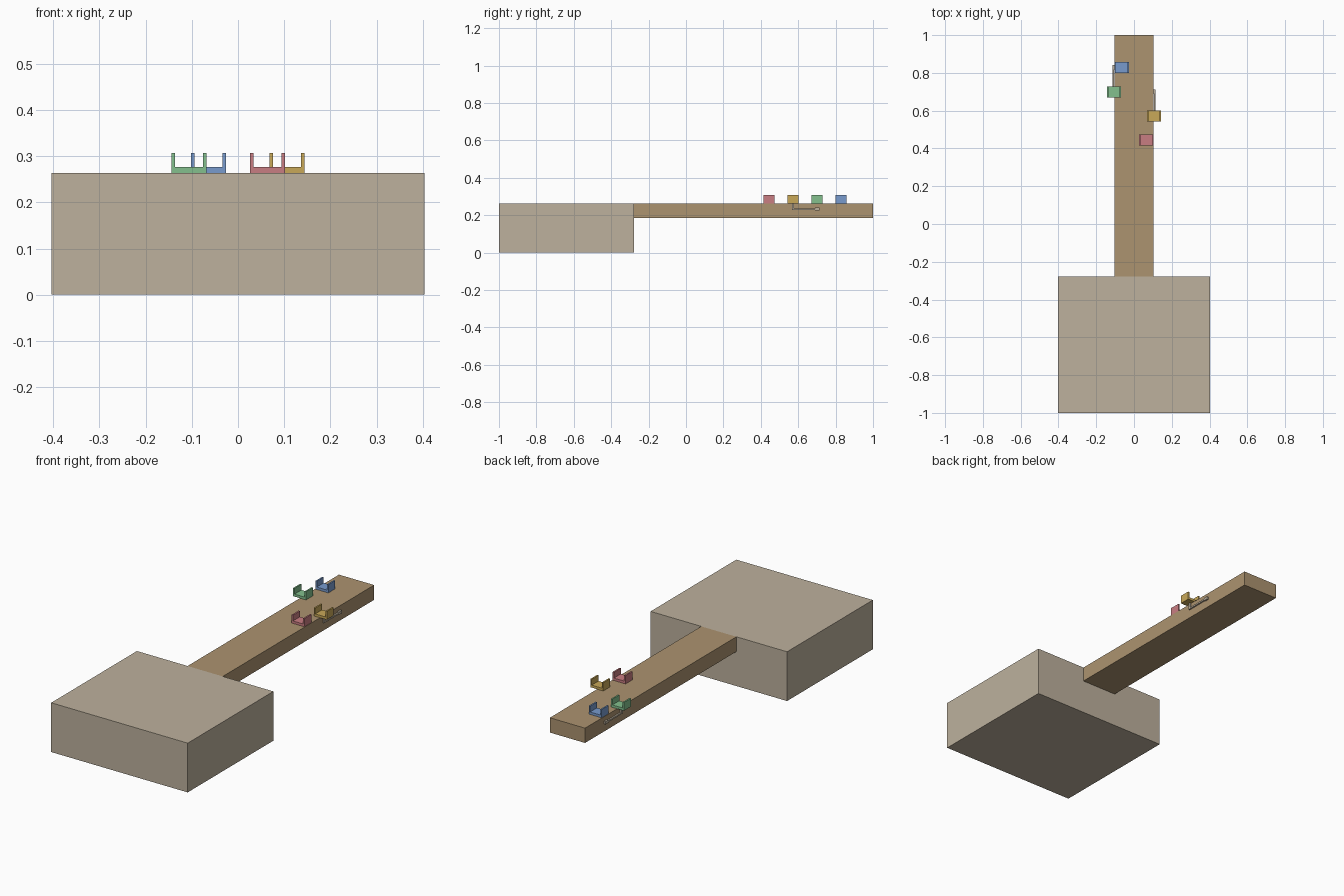
import bpy, bmesh

if "Cube" in bpy.data.objects:
    bpy.data.objects.remove(bpy.data.objects["Cube"])


def material(name, rgb):
    m = bpy.data.materials.new(name)
    m.diffuse_color = (*rgb, 1)
    m.use_nodes = True
    m.node_tree.nodes["Principled BSDF"].inputs["Base Color"].default_value = m.diffuse_color
    return m


def finish(name, bm, mat):
    bmesh.ops.recalc_face_normals(bm, faces=bm.faces)
    me = bpy.data.meshes.new(name)
    bm.to_mesh(me)
    bm.free()
    me.materials.append(mat)
    ob = bpy.data.objects.new(name, me)
    bpy.context.collection.objects.link(ob)
    return ob


def add_box(bm, lo, hi):
    verts = bmesh.ops.create_cube(bm, size=1)["verts"]
    for v in verts:
        v.co = [(a + b) / 2 + c * (b - a) for a, b, c in zip(lo, hi, v.co)]


def box(name, lo, hi, mat):
    bm = bmesh.new()
    add_box(bm, lo, hi)
    return finish(name, bm, mat)


def extrude_profile(name, points, y0, y1, mat):
    # Closed XZ outline extruded along y
    bm = bmesh.new()
    face = bm.faces.new([bm.verts.new((x, y0, z)) for x, z in points])
    new = bmesh.ops.extrude_face_region(bm, geom=[face])["geom"]
    bmesh.ops.translate(bm, vec=(0, y1 - y0, 0),
                        verts=[g for g in new if isinstance(g, bmesh.types.BMVert)])
    return finish(name, bm, mat)


stone = material("pale taupe", (0.51, 0.44, 0.337))
wood = material("brown", (0.413, 0.292, 0.162))
red = material("red", (0.584, 0.205, 0.223))
yellow = material("yellow", (0.578, 0.392, 0.098))
green = material("green", (0.227, 0.527, 0.27))
blue = material("blue", (0.188, 0.328, 0.61))

TOP = 0.263

# Main block and long arm
box("body_block", (-0.403, -1, 0), (0.403, -0.277, TOP), stone)
box("long_arm", (-0.104, -0.277, 0.184), (0.104, 1, TOP), wood)

# Open U-shaped cradles on the arm
for name, cx, cy, mat in (("red_cradle", 0.064, 0.444, red),
                          ("yellow_cradle", 0.106, 0.572, yellow),
                          ("green_cradle", -0.106, 0.7, green),
                          ("blue_cradle", -0.064, 0.828, blue)):
    w, t, floor, rim = 0.038, 0.008, TOP + 0.013, TOP + 0.044
    outline = [(-w, TOP), (w, TOP), (w, rim), (w - t, rim), (w - t, floor),
               (t - w, floor), (t - w, rim), (-w, rim)]
    extrude_profile(name, [(cx + x, z) for x, z in outline],
                    cy - 0.029, cy + 0.029, mat)

# Bent side links hanging under the two overhanging cradles
for name, s, y in (("right_link", 1, 0.572), ("left_link", -1, 0.7)):
    bm = bmesh.new()
    for x0, x1, y0, y1, z0, z1 in (
            (0.105, 0.113, -0.006, 0.006, 0.228, TOP),     # drop
            (0.105, 0.113, -0.006, 0.138, 0.228, 0.236),   # run
            (0.104, 0.114, 0.118, 0.141, 0.225, 0.240)):   # end stub
        xs = sorted((s * x0, s * x1))
        add_box(bm, (xs[0], y + y0, z0), (xs[1], y + y1, z1))
    finish(name, bm, stone)
